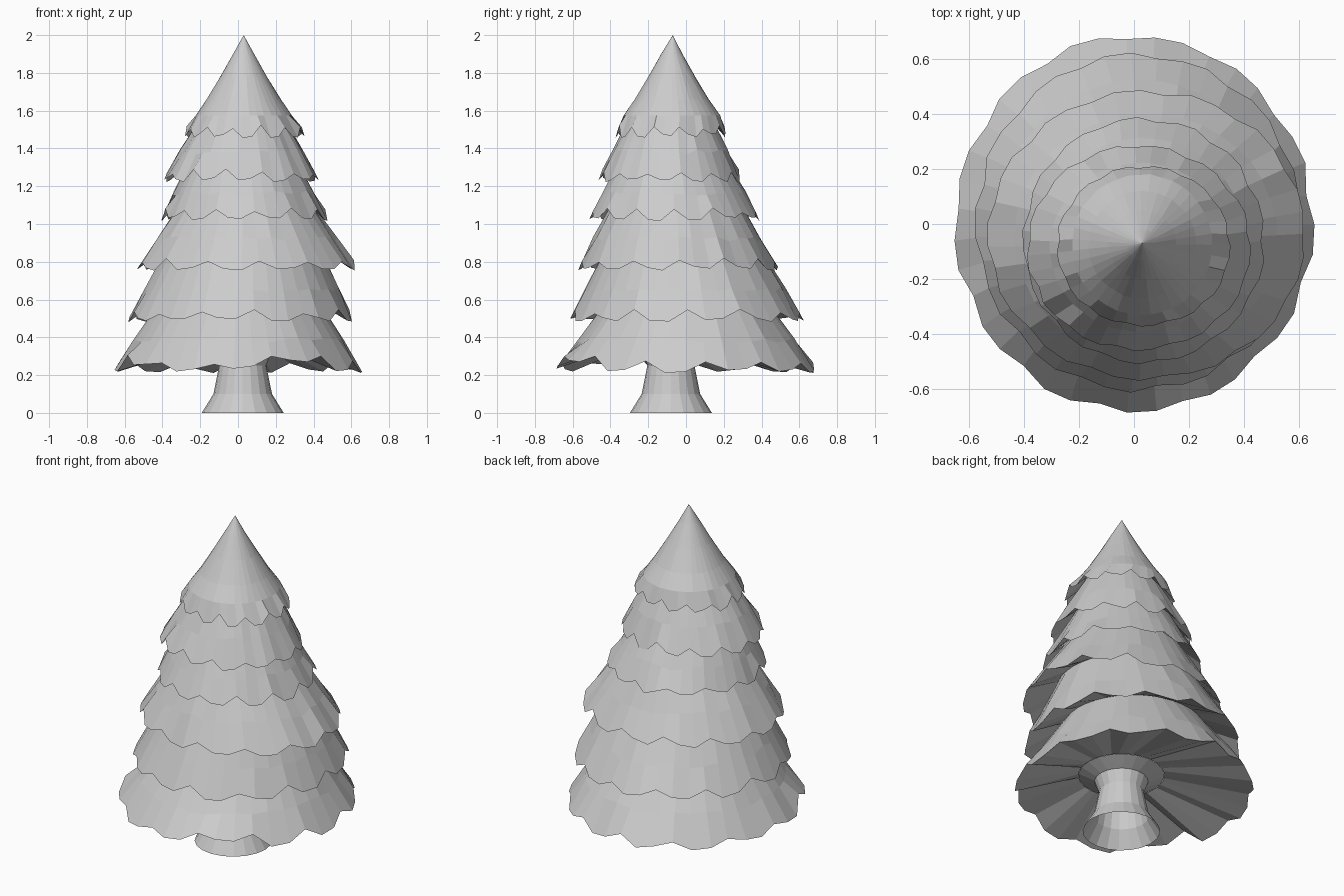
import bpy, bmesh, math, random

if "Cube" in bpy.data.objects:
    bpy.data.objects.remove(bpy.data.objects["Cube"])

random.seed(4)
SIDES = 39  # three rim points per scallop


def ring(bm, n, cx, cy, rx, ry, z_of, jit=0.0, scale_of=None):
    verts = []
    for i in range(n):
        a = 2 * math.pi * i / n
        k = (scale_of(i) if scale_of else 1) * (1 + random.uniform(-jit, jit))
        a2 = a + random.uniform(-jit, jit)
        verts.append(bm.verts.new((cx + rx * k * math.cos(a2),
                                   cy + ry * k * math.sin(a2), z_of(i, a))))
    return verts


def bridge(bm, r1, r2):
    n = len(r1)
    for i in range(n):
        j = (i + 1) % n
        bm.faces.new((r1[i], r1[j], r2[j], r2[i]))


def finish(bm, name):
    bmesh.ops.recalc_face_normals(bm, faces=bm.faces)
    me = bpy.data.meshes.new(name)
    bm.to_mesh(me)
    bm.free()
    ob = bpy.data.objects.new(name, me)
    bpy.context.collection.objects.link(ob)


# Foliage tiers: rim z, centre x, centre y, radius x, radius y, radius at tier top
TIERS = [
    (0.215, 0.00, 0.00, 0.655, 0.688, 0.405),
    (0.485, 0.015, 0.005, 0.595, 0.615, 0.40),
    (0.755, 0.045, -0.04, 0.582, 0.527, 0.32),
    (1.02, 0.035, -0.06, 0.442, 0.448, 0.275),
    (1.225, 0.018, -0.087, 0.410, 0.375, 0.205),
    (1.46, 0.035, -0.08, 0.318, 0.292, 0.0),
]
TX, TY = 0.025, -0.08

bm = bmesh.new()
prev = ring(bm, SIDES, TX, TY, 0.24, 0.24, lambda i, a: 0.36)
for t, (z, cx, cy, rx, ry, rt) in enumerate(TIERS):
    phase = random.randrange(3)

    # Scalloped rim with notches; lowest skirt is lifted at the front corners
    def rim_z(i, a):
        notch = (i + phase) % 3 == 0
        h = z + (random.uniform(0.035, 0.065) if notch else random.uniform(-0.005, 0.02))
        if t == 0:
            h += 0.05 * math.exp(-((a - 5.2) / 0.35) ** 2)
            h += 0.04 * math.exp(-((a - 3.7) / 0.25) ** 2)
        return h

    rim = ring(bm, SIDES, cx, cy, rx, ry, rim_z, 0.008,
               lambda i: 0.972 if (i + phase) % 3 == 0 else 1.0)
    bridge(bm, prev, rim)
    prev = rim
    if t < len(TIERS) - 1:
        # Straight slope up to the deep crease hidden inside the next tier
        nz, nx, ny = TIERS[t + 1][:3]
        tz, f = nz + 0.13, 0.4
        mx, my = (cx + nx) / 2, (cy + ny) / 2
        mid = ring(bm, SIDES, cx + (mx - cx) * f, cy + (my - cy) * f,
                   rx + (rt - rx) * f, ry + (rt - ry) * f,
                   lambda i, a: z + 0.01 + (tz - z) * f + random.uniform(-0.015, 0.015),
                   0.008)
        top = ring(bm, SIDES, mx, my, rt, rt, lambda i, a: tz, 0.005)
        bridge(bm, rim, mid)
        bridge(bm, mid, top)
        prev = top

# Pointed crown above the last rim
for zz, r in ((1.575, 0.256), (1.66, 0.196), (1.78, 0.124), (1.90, 0.056)):
    nxt = ring(bm, SIDES, 0.03, -0.075, r, r, lambda i, a: zz, 0.01)
    bridge(bm, prev, nxt)
    prev = nxt
tip = bm.verts.new((0.03, -0.07, 2.0))
for i in range(SIDES):
    bm.faces.new((prev[i], prev[(i + 1) % SIDES], tip))
finish(bm, "foliage")

# Trunk, open at the bottom, with flared foot and flared top under the skirt
bm = bmesh.new()
prev = None
for z, r in ((0, 0.217), (0.10, 0.155), (0.25, 0.125), (0.32, 0.15), (0.36, 0.24)):
    cur = ring(bm, 20, TX, TY, r, r, lambda i, a: z)
    if prev:
        bridge(bm, prev, cur)
    prev = cur
finish(bm, "trunk")
